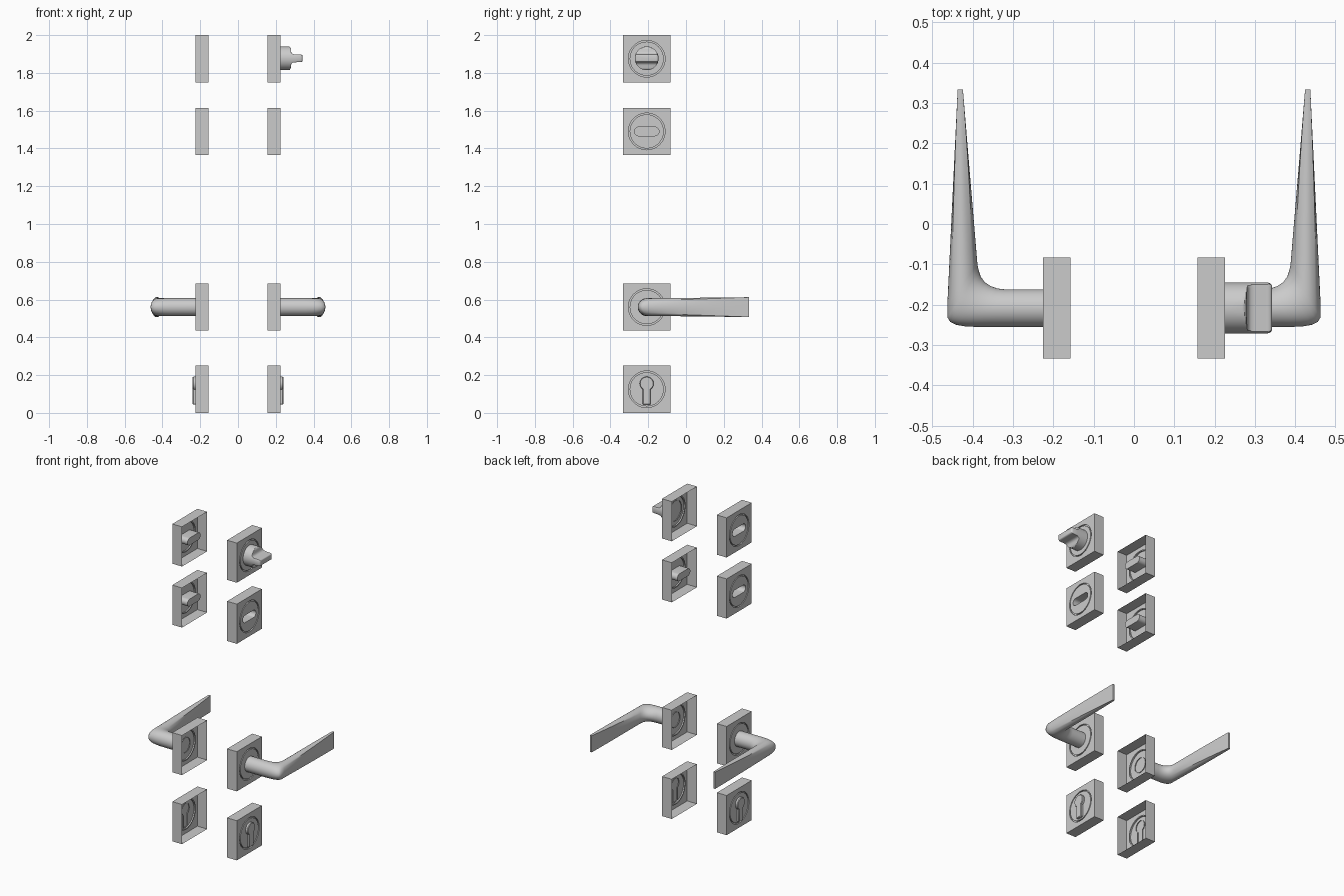
import bpy, bmesh
from math import sin, cos, pi, sqrt, radians, asin

if "Cube" in bpy.data.objects:
    bpy.data.objects.remove(bpy.data.objects["Cube"])

N = 64
YC = -0.208            # shared y centre of all plates
FACE = 0.225           # outer plate face, distance from the middle
BACK = 0.157           # open plate rim
ANG = [2 * pi * i / N for i in range(N)]


def loft(name, rings, side):
    """Skin a list of closed rings and cap the last; side -1 mirrors in x."""
    bm = bmesh.new()
    vr = [[bm.verts.new((side * x, y, z)) for x, y, z in r] for r in rings]
    for a, b in zip(vr, vr[1:]):
        n = len(a)
        for i in range(n):
            j = (i + 1) % n
            bm.faces.new((a[i], a[j], b[j], b[i]))
    bm.faces.new(vr[-1])
    if side < 0:
        bmesh.ops.reverse_faces(bm, faces=bm.faces[:])
    me = bpy.data.meshes.new(name)
    bm.to_mesh(me)
    bm.free()
    ob = bpy.data.objects.new(name, me)
    bpy.context.collection.objects.link(ob)
    bpy.ops.object.select_all(action='DESELECT')
    ob.select_set(True)
    bpy.context.view_layer.objects.active = ob
    bpy.ops.object.shade_smooth_by_angle(angle=radians(35))
    return ob


def box_pt(t):
    m = max(abs(cos(t)), abs(sin(t)))
    return cos(t) / m, sin(t) / m


def circle(x, r, zc):
    return [(x, YC + r * cos(t), zc + r * sin(t)) for t in ANG]


def square(x, h, zc):
    return [(x, YC + h * box_pt(t)[0], zc + h * box_pt(t)[1]) for t in ANG]


def stadium(x, zc, half=0.065, r=0.023):
    pts = []
    for t in ANG:
        c = cos(t)
        off = 0 if abs(c) < 1e-6 else (half - r) * (1 if c > 0 else -1)
        pts.append((x, YC + off + r * c, zc + r * sin(t)))
    return pts


def plate(name, zc, side, slot=False):
    # hollow square rose with a ring groove and optional slot recess
    rings = [square(BACK, 0.125, zc), square(FACE, 0.125, zc),
             circle(FACE, 0.097, zc), circle(FACE - 0.008, 0.097, zc),
             circle(FACE - 0.008, 0.090, zc), circle(FACE, 0.090, zc)]
    if slot:
        rings += [stadium(FACE, zc), stadium(BACK + 0.004, zc)]
    loft(name, rings, side)


def lever(name, zc, side):
    # (inner point, outer point, half height, roundness blend 0=round 1=flat)
    st = [((.220, -.162), (.220, -.255), .047, 0), ((.320, -.162), (.360, -.255), .047, 0),
          ((.338, -.160), (.395, -.2548), .047, 0), ((.355, -.154), (.420, -.2535), .047, 0),
          ((.370, -.144), (.440, -.250), .047, 0), ((.380, -.130), (.455, -.243), .047, 0),
          ((.385, -.115), (.462, -.232), .047, 0), ((.388, -.100), (.4625, -.200), .047, .03)]
    k = 8
    for i in range(1, k + 1):
        f = i / k
        st.append(((.388 + .036 * f, -.100 + .4335 * f), (.4625 - .0255 * f, -.200 + .5335 * f),
                   .047 + .0055 * f, .03 + .97 * f))
    rings = []
    for (ix, iy), (ox, oy), h, b in st:
        ring = []
        for t in ANG:
            q = box_pt(t)
            u = (1 - b) * cos(t) + b * q[0]
            v = (1 - b) * sin(t) + b * q[1]
            ring.append(((ix + ox) / 2 + u * (ix - ox) / 2,
                         (iy + oy) / 2 + u * (iy - oy) / 2, zc + v * h))
        rings.append(ring)
    loft(name, rings, side)


def keyhole(x, zc, d):
    # round head with a straight foot, inset by d
    r, w, low = 0.037 - d, 0.021 - d, zc - 0.085 + d
    cz = zc + 0.026
    a0 = -pi / 2 + asin(w / r)
    span = 2 * pi - 2 * asin(w / r)
    pts = [(x, YC + r * cos(a0 + span * i / 40), cz + r * sin(a0 + span * i / 40)) for i in range(41)]
    return pts + [(x, YC - w, low + .004), (x, YC - w + .004, low),
                  (x, YC + w - .004, low), (x, YC + w, low + .004)]


def thumb_turn(name, zc, side):
    # (x, radius, half height): round base pinched to a flat grip
    st = [(.220, .063, .063), (.268, .063, .063), (.274, .063, .061), (.278, .063, .056),
          (.280, .063, .048), (.281, .063, .036), (.284, .063, .028), (.290, .063, .023),
          (.300, .063, .021), (.331, .063, .020), (.337, .061, .019), (.341, .057, .016), (.342, .053, .013)]
    rings = []
    for x, r, h in st:
        rings.append([(x, YC + r * cos(t), zc + max(-h, min(h, r * sin(t)))) for t in ANG])
    loft(name, rings, side)


for side, tag in ((1, "right"), (-1, "left")):
    plate("cylinder_plate_" + tag, 0.125, side)
    loft("key_cylinder_" + tag, [keyhole(.220, .129, 0), keyhole(.236, .129, 0),
                                 keyhole(.240, .129, .003)], side)
    plate("lever_plate_" + tag, 0.56, side)
    lever("lever_" + tag, 0.56, side)
    plate("slot_plate_" + tag, 1.49, side, slot=True)
    plate("lock_plate_" + tag, 1.875, side, slot=side < 0)
thumb_turn("thumb_turn", 1.877, 1)
